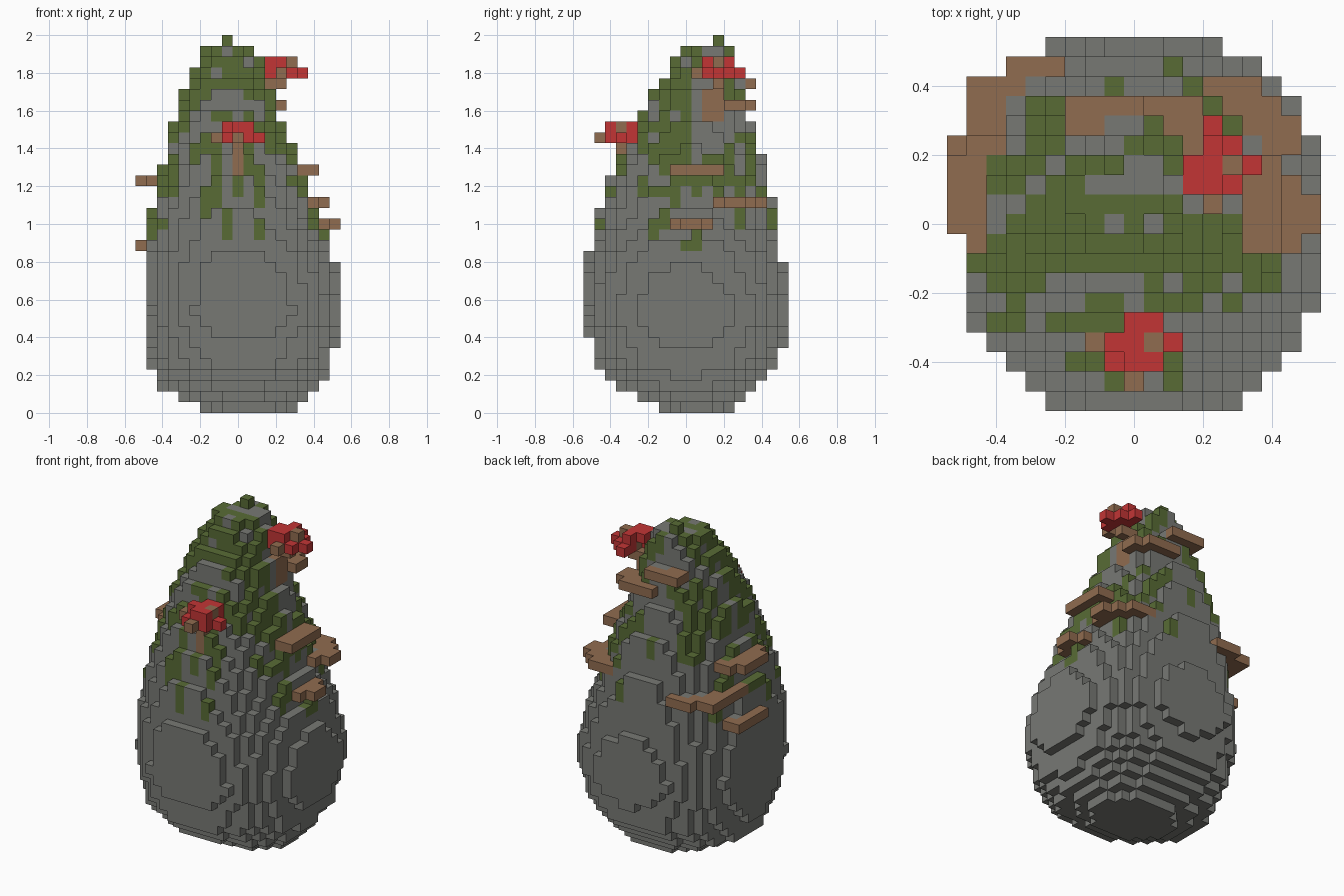
import bpy, bmesh, random
from mathutils import Vector

random.seed(7)
cube = bpy.data.objects.get("Cube")
if cube:
    bpy.data.objects.remove(cube)

LAYERS = 35
SIZE = 2 / LAYERS
GRID = 19


def material(name, color):
    m = bpy.data.materials.new(name)
    m.use_nodes = True
    m.diffuse_color = (*color, 1)
    m.node_tree.nodes["Principled BSDF"].inputs["Base Color"].default_value = (*color, 1)
    return m


stone = material("stone grey", (0.185, 0.19, 0.175))
green = material("moss green", (0.098, 0.148, 0.036))
brown = material("fungus brown", (0.28, 0.15, 0.08))
red = material("petal red", (0.54, 0.036, 0.036))

# Rock profile: layer, left, right, front and back extents in cells
PROFILE = [
    (0, 6, 14.8, 7.2, 14), (2, 2.2, 17, 3.2, 16), (4, 1.4, 18.3, 1.2, 18),
    (9, 0.55, 19.3, -0.4, 19.35), (13.5, 0.9, 18.5, 0.1, 18.5),
    (18.5, 1.5, 16.5, 1.5, 17.7), (22.5, 2.5, 15.2, 2.9, 16.9),
    (26.5, 3.5, 13.5, 4.8, 15.5), (29.5, 4.5, 12.7, 6.4, 14.7),
    (33, 6.3, 11.2, 9.1, 13.7), (34, 8.2, 8.8, 12.2, 12.8),
]


def extents(k):
    for a, b in zip(PROFILE, PROFILE[1:]):
        if k <= b[0]:
            t = (k - a[0]) / (b[0] - a[0])
            return [p + (q - p) * t for p, q in zip(a[1:], b[1:])]


def inside(i, j, k, grow=0):
    """Is the cell inside the rounded outline of its layer?"""
    x0, x1, y0, y1 = extents(k)
    dx = abs(i + 0.5 - (x0 + x1) / 2) / ((x1 - x0) / 2 + grow)
    dy = abs(j + 0.5 - (y0 + y1) / 2) / ((y1 - y0) / 2 + grow)
    return dx ** 2.3 + dy ** 2.3 <= 1


def box(x0, x1, y0, y1, z0, z1):
    return {(i, j, k) for i in range(x0, x1) for j in range(y0, y1) for k in range(z0, z1)}


rock = {c for c in box(0, GRID, 0, GRID, 0, LAYERS) if inside(*c)}

# Moss caps the upper columns and hangs a little way down them
moss = box(17, 18, 9, 11, 15, 16) | box(17, 18, 10, 11, 16, 17)
for i in range(GRID):
    for j in range(GRID):
        top = max((k for k in range(LAYERS) if (i, j, k) in rock), default=0)
        if top < 17:
            continue
        chance = 0.6 if top > 20 else 0.4
        if j in (7, 8) or top == LAYERS - 1:
            chance += 0.4
        if j < 4 or j > 14:
            chance -= 0.2
        if random.random() < chance:
            hang = random.choice((1, 2, 2, 3))
            moss |= box(i, i + 1, j, j + 1, top - hang + 1, top + 1)

# Shelf fungi follow the rock outline inside a box: x range, y range, layer
shelves = {
    "right_low_shelf": (15, 19, 8, 12, 17),
    "right_corner_shelf": (12, 18, 12, 17, 19),
    "right_high_shelf": (13, 17, 8, 13, 22),
    "left_high_shelf": (0, 4, 8, 14, 21),
    "left_low_shelf": (0, 2, 9, 14, 15),
    "back_left_shelf": (1, 6, 11, 18, 18),
    "back_top_shelf": (9, 14, 13, 17, 28),
    "back_crown_shelf": (6, 10, 13, 16, 30),
}
parts = [("rock", rock, stone), ("moss", moss, green)]
for name, (x0, x1, y0, y1, k) in shelves.items():
    # The inner ring spans the whole box, the outer ring stops short of its y ends
    cells = {c for c in box(x0, x1, y0, y1, k, k + 1)
             if inside(*c, grow=2 if y0 < c[1] < y1 - 1 else 1.4) and not inside(*c)}
    parts.append((name, cells, brown))


# Flowers: a ring of petals under a raised half ring, on a bent stem
def flower(name, x, y, k, petals, crown, wood):
    def place(offsets, z):
        return {(x + a, y + b, z) for a, b in offsets}
    blossom = place(petals, k) | place(crown, k + 1)
    stem = (place([(0, 0)], k + 1) | wood) - blossom
    for cells in (rock, moss):
        cells -= blossom | stem
    parts.append((name + "_petals", blossom, red))
    parts.append((name + "_stem", stem, brown))


flower("front_flower", 10, 3, 25,
       [(-2, 0), (-2, -1), (0, -1), (1, 0), (0, 1), (-1, 1), (0, 0)],
       [(-2, 0), (-1, 0), (-1, -1), (-1, 1), (0, 1), (0, -1)],
       {(7, 3, 25), (9, 1, 25), (9, 2, 25), (9, 3, 25)} | box(9, 10, 3, 5, 22, 25))
flower("back_flower", 14, 12, 31,
       [(-2, -1), (0, -1), (0, 1), (1, 0), (-1, 2), (-1, 1), (0, 0)],
       [(-2, 0), (-2, -1), (-1, -1), (-1, 0), (-1, 1)],
       {(13, 10, 31), (13, 12, 31)} | box(12, 14, 12, 13, 30, 31)
       | box(12, 13, 11, 13, 27, 30))
rock -= moss

filled = set().union(*(cells for _, cells, _ in parts))
AXES = [Vector(a) for a in ((1, 0, 0), (0, 1, 0), (0, 0, 1))]


def build(name, cells, mat):
    """Make one mesh from the exposed faces of the cells."""
    bm = bmesh.new()
    for cell in cells:
        center = Vector(cell) + Vector((0.5, 0.5, 0.5))
        for a in range(3):
            for sign in (-1, 1):
                n = AXES[a] * sign
                if tuple(int(c + d) for c, d in zip(cell, n)) in filled:
                    continue
                u = AXES[(a + 1) % 3] / 2
                v = AXES[(a + 2) % 3] / 2 * sign
                quad = (-u - v, u - v, u + v, -u + v)
                bm.faces.new([bm.verts.new((center + n / 2 + q) * SIZE) for q in quad])
    bmesh.ops.remove_doubles(bm, verts=bm.verts, dist=SIZE / 100)
    bmesh.ops.translate(bm, verts=bm.verts, vec=(-GRID / 2 * SIZE, -GRID / 2 * SIZE, 0))
    mesh = bpy.data.meshes.new(name)
    bm.to_mesh(mesh)
    bm.free()
    mesh.materials.append(mat)
    bpy.context.collection.objects.link(bpy.data.objects.new(name, mesh))


for part in parts:
    build(*part)
